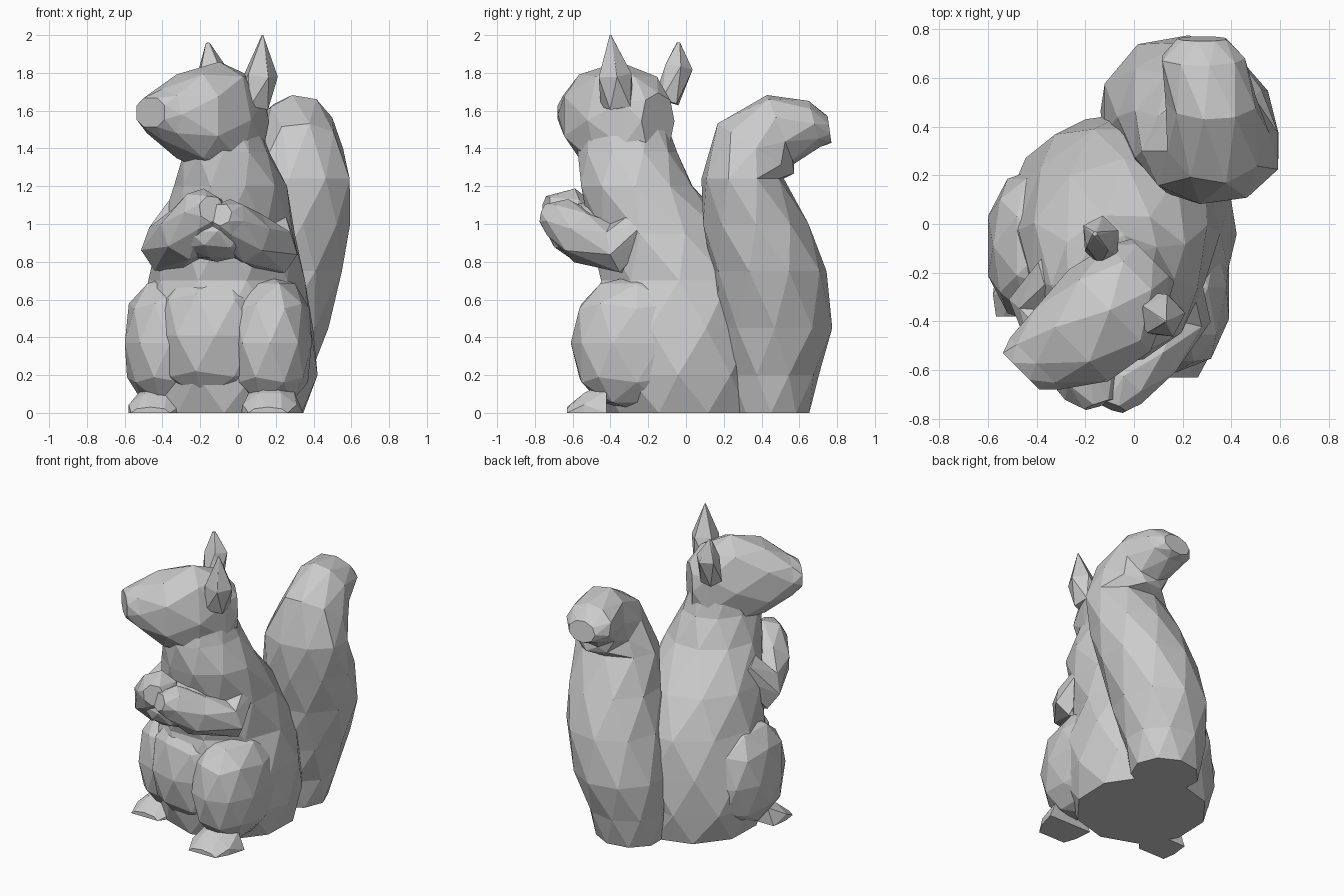
import bpy, bmesh, math
from mathutils import Vector as V

if "Cube" in bpy.data.objects:
    bpy.data.objects.remove(bpy.data.objects["Cube"])


def finish(name, bm):
    # rest on the ground, then orient the faces
    for v in bm.verts:
        v.co.z = max(v.co.z, 0)
    bmesh.ops.recalc_face_normals(bm, faces=bm.faces)
    me = bpy.data.meshes.new(name)
    bm.to_mesh(me)
    bm.free()
    ob = bpy.data.objects.new(name, me)
    bpy.context.collection.objects.link(ob)
    return ob


def power(x, p):
    return math.copysign(abs(x) ** p, x)


def loft(name, rings, n=8, p=1.0):
    """Triangulated skin through staggered rings (centre, u, v); p < 1 is boxier."""
    bm = bmesh.new()
    loops = []
    for i, (c, u, v) in enumerate(rings):
        angles = [(j + 0.5 * (i % 2)) * math.tau / n for j in range(n)]
        loops.append([bm.verts.new(V(c) + V(u) * (1.03 * power(math.cos(a), p))
                                   + V(v) * (1.03 * power(math.sin(a), p))) for a in angles])
    for i, (a, b) in enumerate(zip(loops, loops[1:])):
        for j in range(n):
            k = (j + 1) % n
            if i % 2 == 0:
                bm.faces.new((a[j], a[k], b[j]))
                bm.faces.new((b[j], a[k], b[k]))
            else:
                bm.faces.new((a[j], b[k], b[j]))
                bm.faces.new((a[j], a[k], b[k]))
    bm.faces.new(loops[0])
    bm.faces.new(loops[-1])
    return finish(name, bm)


def limb(name, pts, n=6):
    """Round tapered limb through (point, radius) pairs."""
    rings = []
    for i, (p, r) in enumerate(pts):
        d = V(pts[min(i + 1, len(pts) - 1)][0]) - V(pts[max(i - 1, 0)][0])
        u = d.cross(V((0.3, 0.2, 1)) if abs(d.normalized().z) < 0.8 else V((1, -1, 0))).normalized()
        rings.append((p, u * r, d.normalized().cross(u) * r))
    return loft(name, rings, n)


def blob(name, centre, radii, p=0.85):
    bm = bmesh.new()
    bmesh.ops.create_icosphere(bm, subdivisions=2, radius=1)
    for v in bm.verts:
        v.co = V(centre) + V([power(a, p) * b for a, b in zip(v.co, radii)])
    return finish(name, bm)


# body and neck: slightly turned ellipses going up (x, y, z, half width, half depth)
body = [(-.06, .0, 0, .41, .41), (-.06, -.02, .2, .47, .45), (-.06, -.03, .45, .46, .47),
        (-.06, -.03, .7, .4, .43), (-.06, -.12, .95, .36, .38), (-.04, -.26, 1.2, .29, .3),
        (-.06, -.31, 1.38, .22, .26), (-.08, -.32, 1.6, .16, .2)]
loft("body", [((x, y, z), (.94 * a, -.34 * a, 0), (.34 * b, .94 * b, 0))
              for x, y, z, a, b in body], 10)

# head: rings along the facing direction (distance, sideways, low z, high z, half width)
fwd, side = V((-.707, -.707, 0)), V((.707, -.707, 0))
head = [(.05, .16, 1.4, 1.69, .12), (.14, .16, 1.27, 1.79, .18), (.32, .18, 1.25, 1.85, .23),
        (.53, .17, 1.34, 1.8, .22), (.69, .12, 1.45, 1.71, .145), (.755, .1, 1.51, 1.67, .11)]
loft("head", [(fwd * d + side * s + V((0, 0, (lo + hi) / 2)), side * w, (0, 0, (hi - lo) / 2))
              for d, s, lo, hi, w in head], 8, .85)

# ears
limb("ear_right", [((.08, -.36, 1.63), .09), ((.12, -.38, 1.79), .09), ((.13, -.4, 2.0), .004)], 5)
limb("ear_left", [((-.13, -.1, 1.65), .07), ((-.14, -.04, 1.83), .075), ((-.16, -.04, 1.96), .01)], 5)

# tail: rises, leans to the right and curls over backwards
tail = [((.12, .45, 0), (.22, 0, 0), (0, .2, 0)),
        ((.13, .46, .2), (.26, 0, 0), (0, .24, 0)),
        ((.17, .47, .45), (.3, 0, 0), (0, .3, 0)),
        ((.25, .44, .75), (.31, 0, 0), (0, .3, 0)),
        ((.29, .37, 1.0), (.295, 0, 0), (0, .275, 0)),
        ((.32, .3, 1.24), (.28, 0, 0), (0, .215, 0)),
        ((.34, .37, 1.4), (.21, 0, 0), (0, .2, -.13)),
        ((.32, .5, 1.5), (.185, 0, 0), (0, .07, -.18)),
        ((.28, .68, 1.53), (.17, 0, 0), (0, .03, -.12)),
        ((.28, .76, 1.5), (.1, 0, 0), (0, .01, -.07))]
loft("tail", tail, 9)

# hind legs: thigh and foot on each side
for tag, t, r, foot, turn in (
        ("left", (-.36, -.09, .37), (.25, .33, .36), (-.4, -.17), -.06),
        ("right", (.17, -.26, .37), (.23, .35, .36), (.18, -.42), -.02)):
    blob("thigh_" + tag, t, r)
    loft("foot_" + tag, [((foot[0] + turn * k, foot[1] - k * .2, 0), (w, 0, 0), (0, 0, h))
                         for k, w, h in ((0, .16, .16), (.6, .15, .11), (1.05, .1, .03))], 8)

# belly filling the gap between the thighs
blob("belly", (-.12, -.2, .41), (.33, .35, .39), .9)

# arms folded in front of the chest, hands together
limb("arm_left", [((-.28, -.2, 1.05), .12), ((-.36, -.31, .88), .15), ((-.27, -.52, .95), .15),
                  ((-.17, -.65, 1.07), .13), ((-.14, -.74, 1.08), .07)], 7)
limb("arm_right", [((.17, -.22, 1.02), .1), ((.18, -.36, .87), .14), ((.05, -.54, .93), .14),
                   ((-.06, -.67, 1.03), .11), ((-.09, -.75, 1.05), .06)], 7)
blob("hands", (-.11, -.5, .96), (.25, .24, .16), 1)
